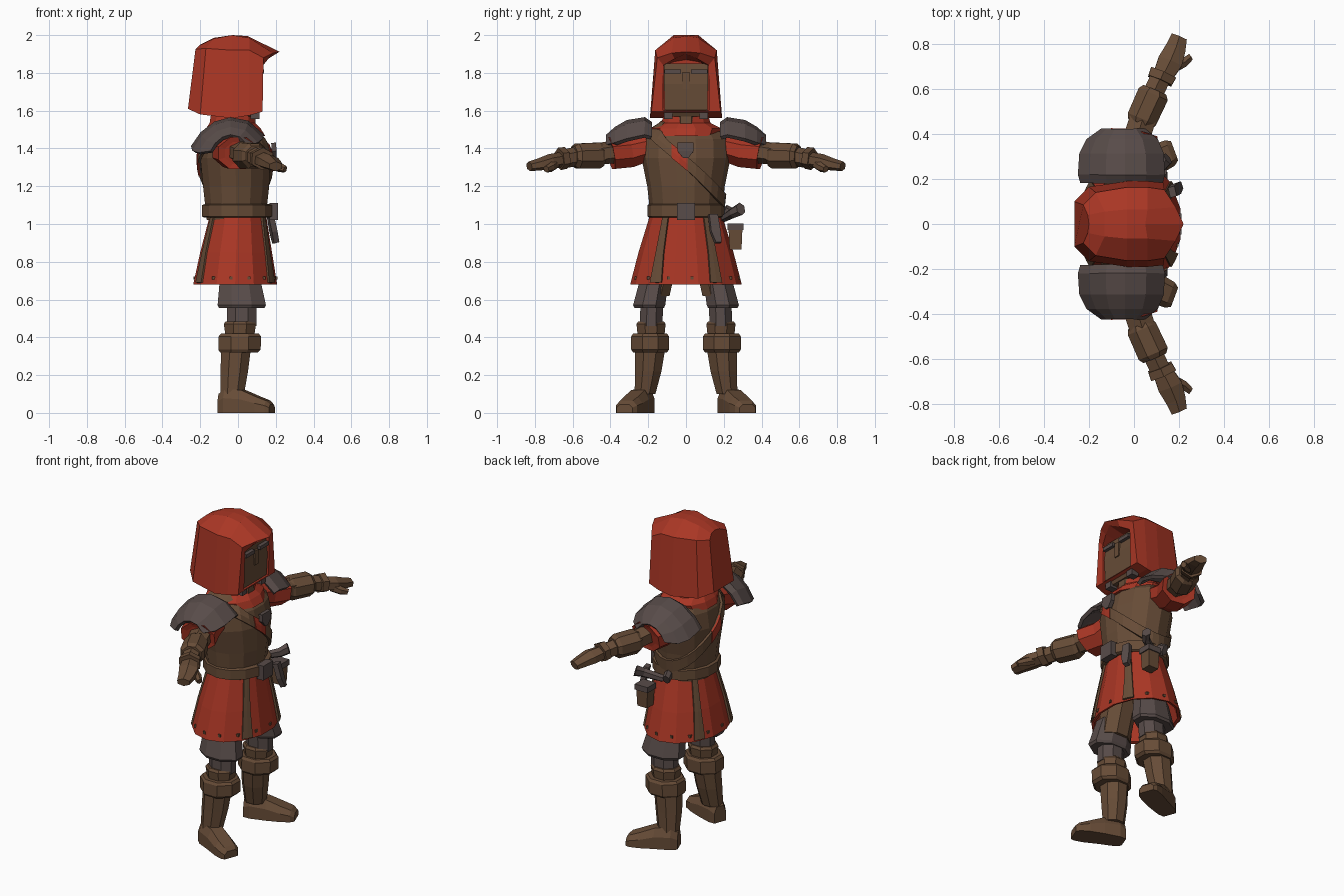
import bpy, bmesh
from math import sin, cos, pi, radians
from mathutils import Vector


def material(name, rgb):
    m = bpy.data.materials.new(name)
    m.diffuse_color = (*rgb, 1)
    return m


RED = material("red cloth", (0.40, 0.037, 0.018))
BROWN = material("brown leather", (0.135, 0.072, 0.038))
GREY = material("dark grey metal", (0.098, 0.072, 0.067))


def mesh(name, verts, faces, mat):
    me = bpy.data.meshes.new(name)
    me.from_pydata([tuple(v) for v in verts], [], faces)
    bm = bmesh.new()
    bm.from_mesh(me)
    bmesh.ops.recalc_face_normals(bm, faces=bm.faces)
    bm.to_mesh(me)
    bm.free()
    me.materials.append(mat)
    ob = bpy.data.objects.new(name, me)
    bpy.context.collection.objects.link(ob)
    return ob


def loft(name, rings, mat):
    """Join closed rings into a skin with capped ends."""
    n = len(rings[0])
    faces = [(k * n + i, k * n + (i + 1) % n, (k + 1) * n + (i + 1) % n, (k + 1) * n + i)
             for k in range(len(rings) - 1) for i in range(n)]
    faces += [tuple(range(n)), tuple(range((len(rings) - 1) * n, len(rings) * n))]
    return mesh(name, [v for r in rings for v in r], faces, mat)


def stack(name, rows, mat, n=8):
    """Horizontal elliptical rings: (cx, cy, z, rx, ry)."""
    f = 1 / cos(pi / n)
    return loft(name, [[(cx + rx * f * cos(2 * pi * (i + .5) / n), cy + ry * f * sin(2 * pi * (i + .5) / n), z)
                        for i in range(n)] for cx, cy, z, rx, ry in rows], mat)


def tube(name, rows, mat, n=6):
    """Rings along a limb: (x, y, z, horizontal radius, vertical radius)."""
    d = (Vector(rows[-1][:3]) - Vector(rows[0][:3])).normalized()
    u = d.cross(Vector((0, 0, 1))).normalized()
    v = u.cross(d)
    f = 1 / cos(pi / n)
    return loft(name, [[Vector(r[:3]) + u * r[3] * f * cos(2 * pi * (i + .5) / n)
                        + v * r[4] * f * sin(2 * pi * (i + .5) / n) for i in range(n)] for r in rows], mat)


def box(name, c, size, mat, taper=1.0):
    h = [s / 2 for s in size]
    rings = [[(c[0] + a * h[0] * t, c[1] + b * h[1] * t, c[2] + z * h[2])
              for a, b in ((1, 1), (-1, 1), (-1, -1), (1, -1))] for z, t in ((-1, taper), (1, 1))]
    return loft(name, rings, mat)


def patch(name, grid, mat, thick):
    """Open sheet from rows of points, given thickness."""
    n = len(grid[0])
    faces = [(k * n + i, k * n + i + 1, (k + 1) * n + i + 1, (k + 1) * n + i)
             for k in range(len(grid) - 1) for i in range(n - 1)]
    ob = mesh(name, [v for r in grid for v in r], faces, mat)
    mod = ob.modifiers.new("thickness", 'SOLIDIFY')
    mod.thickness = thick
    mod.offset = 0
    return ob


def radii(profile, z):
    """Interpolate (cx, rx, ry) on a stack profile sorted by z."""
    for a, b in zip(profile, profile[1:]):
        if z <= b[2]:
            t = max(0, (z - a[2]) / (b[2] - a[2]))
            return [a[i] + (b[i] - a[i]) * t for i in (0, 3, 4)]
    return [profile[-1][i] for i in (0, 3, 4)]


def on_surface(profile, a, z, grow):
    cx, rx, ry = radii(profile, z)
    return (cx + (rx + grow) * cos(a), (ry + grow) * sin(a), z)


# Torso, neck and collar
TORSO = [(-.01, 0, 1.02, .155, .18), (-.01, 0, 1.2, .175, .2), (-.015, 0, 1.35, .185, .23),
         (-.02, 0, 1.45, .165, .225), (-.03, 0, 1.5, .13, .18), (-.03, 0, 1.55, .08, .09)]
stack("torso", TORSO, BROWN, 14)
stack("collar", [(-.02, 0, 1.465, .165, .17), (-.025, 0, 1.505, .145, .19), (-.03, 0, 1.535, .12, .13),
                 (-.03, 0, 1.6, .11, .11)], RED, 12)
stack("neck", [(.01, 0, 1.5, .085, .07), (.01, 0, 1.62, .08, .07)], BROWN)

# Masked head
stack("head", [(.03, 0, 1.57, .07, .085), (.03, 0, 1.61, .09, .113), (.03, 0, 1.74, .095, .116),
               (.02, 0, 1.85, .09, .116)], BROWN, 4)
for s in (1, -1):
    box("brow", (.125, s * .07, 1.808), (.025, .085, .022), GREY)
    box("jaw_clasp", (.09, s * .095, 1.58), (.05, .045, .05), GREY)
box("nose_ridge", (.125, 0, 1.76), (.012, .035, .09), BROWN)

# Hood: arches from back to front, then turned inward round the face
ARCHES = [
    [(-.265, .10, 1.61), (-.225, .085, 1.925), (-.205, .04, 1.945), (-.2, 0, 1.95)],
    [(-.20, .165, 1.58), (-.17, .14, 1.93), (-.13, .055, 1.98), (-.13, 0, 1.985)],
    [(-.03, .19, 1.56), (-.03, .163, 1.92), (-.03, .065, 2.0), (-.03, 0, 2.0)],
    [(.06, .19, 1.575), (.06, .163, 1.92), (.06, .065, 1.985), (.05, 0, 1.995)],
    [(.13, .183, 1.595), (.135, .152, 1.88), (.185, .075, 1.905), (.22, 0, 1.912)],
    [(.128, .122, 1.6), (.133, .12, 1.84), (.16, .06, 1.875), (.185, 0, 1.9)],
    [(.04, .118, 1.6), (.04, .118, 1.84), (.04, .06, 1.86), (.04, 0, 1.87)]]
loft("hood", [a + [(x, -y, z) for x, y, z in a[-2::-1]] for a in ARCHES], RED)

# Skirt with a hollow underside
SKIRT = [(-.015, 0, .68, .222, .288), (-.01, 0, .85, .19, .245), (0, 0, 1.05, .148, .185)]
stack("skirt", SKIRT[::-1] + [(-.015, 0, .685, .205, .27), (-.01, 0, .9, .16, .2)], RED, 14)
for a in (33, -33, 147, -147):
    patch("skirt_strip", [[on_surface(SKIRT, radians(a + d * w), z, .009) for d in (-1, 0, 1)]
                          for z, w in ((.69, 7), (.85, 5.5), (1.05, 5))], BROWN, .012)
for i in range(14):
    x, y, z = on_surface(SKIRT, 2 * pi * (i + .25) / 14, .715, 0)
    box("hem_stud", (x, y, z), (.016, .016, .016), BROWN)

# Belt, buckle and hip gear
stack("belt", [(-.005, 0, 1.035, .175, .19), (-.005, 0, 1.04, .185, .2), (-.005, 0, 1.1, .185, .2),
               (-.005, 0, 1.105, .17, .19)], BROWN, 14)
box("buckle", (.188, 0, 1.065), (.045, .095, .09), GREY)
box("hip_pouch", (.10, .262, .93), (.08, .075, .13), BROWN, .85)
box("pouch_flap", (.10, .262, .985), (.09, .085, .035), GREY)
tube("dagger_handle", [(.02, .2, 1.03, .018, .018), (.12, .25, 1.06, .02, .025), (.15, .29, 1.08, .025, .03)], GREY)
patch("scabbard", [[(.175, .12, 1.05), (.165, .165, 1.05)], [(.195, .13, .96), (.18, .18, .96)],
                   [(.205, .155, .9), (.195, .185, .9)]], GREY, .03)
tube("belt_hook", [(-.02, .2, 1.07, .02, .03), (-.03, .24, 1.05, .02, .03)], GREY)


# Diagonal chest strap with red wrap and badge
def strap_row(a, w, grow):
    z = 1.325 - .98 * .205 * sin(a)
    return [on_surface(TORSO, a, z + k * w, grow) for k in (-1, 0, 1)]


patch("chest_strap", [strap_row(2 * pi * i / 28, .036, .01) for i in range(29)], BROWN, .016)
for mid in (-8, 180):
    patch("strap_wrap", [strap_row(radians(mid + d), .038, .016) for d in (-10, 0, 10)], RED, .012)
patch("chest_badge", [[(.188, -.045, 1.43), (.188, .04, 1.43)], [(.192, -.045, 1.385), (.192, .04, 1.385)],
                      [(.19, -.015, 1.35), (.19, .012, 1.35)]], GREY, .025)

for s in (1, -1):
    def side(rows):
        return [(r[0], s * r[1], *r[2:]) for r in rows]

    # Shoulder plate: arches that shrink outward
    arch = [(-.24, 1.39), (-.19, 1.47), (-.12, 1.53), (-.04, 1.555), (.05, 1.535), (.13, 1.455)]
    grid = [[(-.04 + (x + .04) * k, s * y, z0 + (z - 1.555) * kz) for x, z in arch]
            for y, k, kz, z0 in ((.185, .95, .75, 1.53), (.22, 1, .9, 1.555), (.31, .97, .95, 1.54),
                                 (.37, .82, .8, 1.505), (.415, .5, .5, 1.465))]
    patch("shoulder_plate", grid, GREY, .022)

    # Sleeve, arm and gauntlet
    tube("sleeve", side([(-.04, .17, 1.42, .09, .07), (-.035, .3, 1.385, .1, .085), (0, .40, 1.375, .105, .085),
                         (0, .395, 1.376, .07, .06)]), RED, 8)
    tube("upper_arm", side([(-.03, .25, 1.4, .06, .055), (.04, .47, 1.37, .058, .05)]), BROWN)
    tube("gauntlet", side([(.028, .445, 1.365, .058, .058), (.035, .465, 1.363, .068, .068),
                           (.085, .575, 1.36, .07, .066), (.092, .595, 1.36, .055, .052)]), BROWN, 8)
    tube("wrist", side([(.09, .59, 1.355, .045, .045), (.118, .65, 1.345, .045, .042)]), BROWN)
    tube("glove_cuff", side([(.115, .635, 1.35, .056, .05), (.13, .67, 1.345, .06, .052)]), BROWN)
    tube("hand", side([(.13, .66, 1.34, .045, .035), (.16, .72, 1.33, .055, .035), (.185, .78, 1.315, .045, .028),
                       (.2, .83, 1.305, .036, .022)]), BROWN)
    tube("thumb", side([(.17, .69, 1.32, .022, .025), (.22, .715, 1.3, .02, .022), (.25, .74, 1.29, .015, .016)]),
         BROWN)

    # Leg pieces
    stack("thigh", side([(0, .11, .92, .1, .09), (.015, .165, .62, .095, .078)]), BROWN)
    stack("thigh_guard", side([(.01, .165, .72, .105, .075), (.02, .195, .57, .128, .085),
                               (.02, .195, .555, .12, .078)]), GREY)
    stack("knee", side([(.02, .18, .6, .078, .06), (.02, .185, .46, .078, .06)]), GREY)
    stack("knee_band", side([(.01, .185, .485, .075, .068), (.01, .185, .47, .085, .077),
                             (.01, .185, .40, .075, .07)]), BROWN)
    stack("boot_cuff", side([(.01, .19, .42, .1, .09), (.01, .19, .405, .112, .1), (.008, .19, .335, .112, .1),
                             (.005, .19, .32, .1, .09)]), BROWN)
    stack("shin", side([(-.01, .19, .34, .078, .08), (-.02, .2, .22, .073, .07), (-.03, .217, .1, .062, .055)]),
          BROWN)

    # Turned-out foot: cross-sections from heel to toe (x, y, half width, height)
    rings = []
    for x, y, w, h in ((-.095, .205, .04, .1), (-.06, .22, .056, .13), (.03, .255, .062, .12),
                       (.11, .292, .066, .085), (.16, .315, .06, .065), (.18, .325, .045, .045)):
        rings.append([(x - .35 * k * w, s * (y + .94 * k * w), z) for k, z in
                      ((-1, 0), (1, 0), (1, h * .6), (.6, h), (-.6, h), (-1, h * .6))])
    loft("foot", rings, BROWN)
